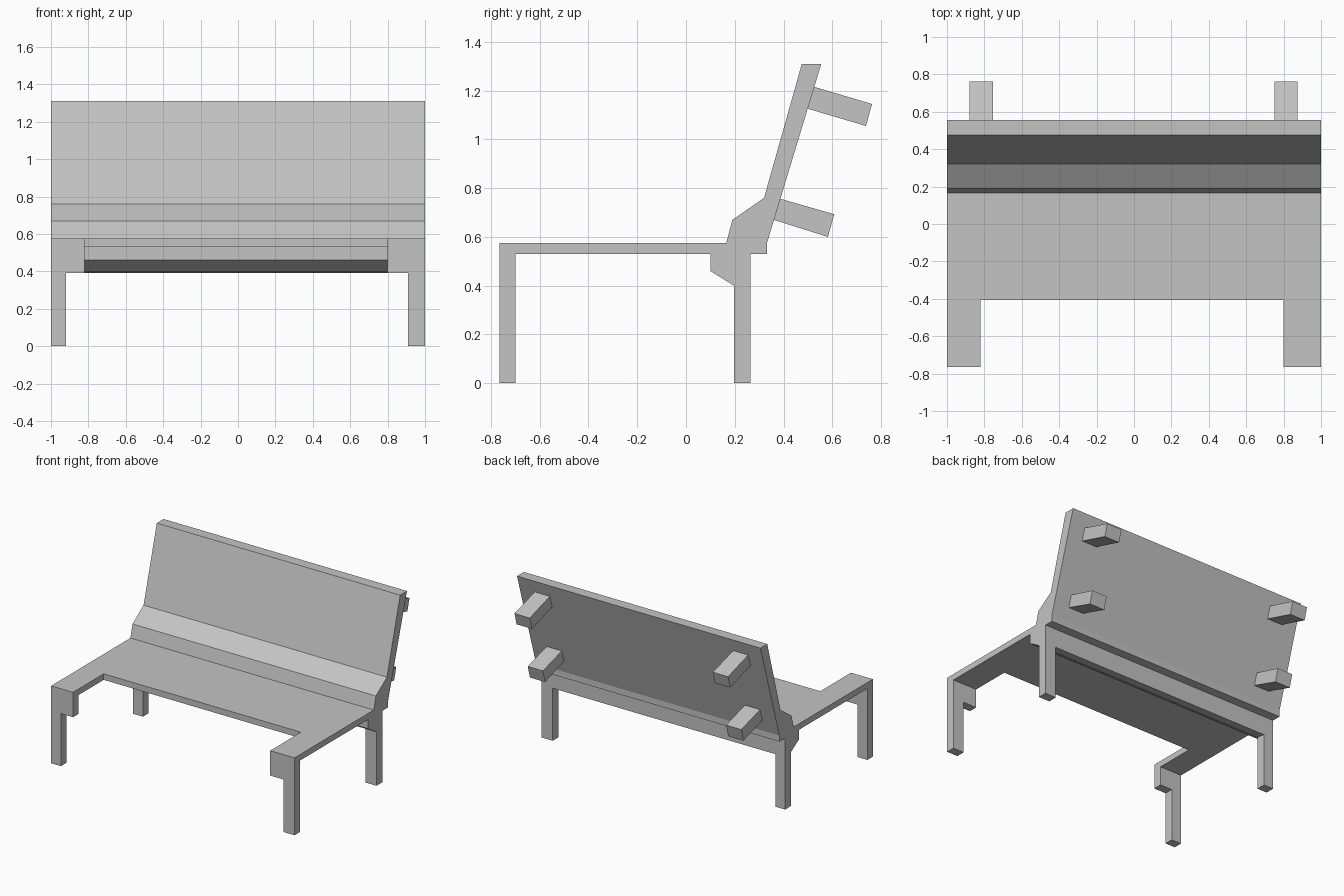
import bpy
import bmesh
from mathutils import Vector

cube = bpy.data.objects.get("Cube")
if cube:
    bpy.data.objects.remove(cube, do_unlink=True)

GREY = (0.55, 0.55, 0.55, 1.0)
grey = bpy.data.materials.new("plain grey")
grey.use_nodes = True
grey.diffuse_color = GREY
grey.node_tree.nodes["Principled BSDF"].inputs["Base Color"].default_value = GREY


def prism(name, corners, offset):
    """Extrude a flat outline by an offset vector into a closed solid."""
    bm = bmesh.new()
    base = bm.faces.new([bm.verts.new(c) for c in corners])
    grown = bmesh.ops.extrude_face_region(bm, geom=[base], use_keep_orig=True)
    moved = [v for v in grown["geom"] if isinstance(v, bmesh.types.BMVert)]
    bmesh.ops.translate(bm, verts=moved, vec=Vector(offset))
    bmesh.ops.recalc_face_normals(bm, faces=bm.faces)
    mesh = bpy.data.meshes.new(name)
    bm.to_mesh(mesh)
    bm.free()
    mesh.materials.append(grey)
    obj = bpy.data.objects.new(name, mesh)
    bpy.context.collection.objects.link(obj)
    return obj


def side_prism(name, profile, x0, x1):
    """Extrude a (y, z) side profile from x0 to x1."""
    return prism(name, [(x0, y, z) for y, z in profile], (x1 - x0, 0, 0))


def box(name, x0, x1, y0, y1, z0, z1):
    return side_prism(name, [(y0, z0), (y1, z0), (y1, z1), (y0, z1)], x0, x1)


FRONT, SEAT_LOW, SEAT_TOP, LEG_TOP = -0.765, 0.53, 0.575, 0.39

# Seat plate with a wide notch between its two front arms
seat = [(-1, FRONT), (-0.82, FRONT), (-0.82, -0.405), (0.80, -0.405),
        (0.80, FRONT), (1, FRONT), (1, 0.10), (-1, 0.10)]
prism("seat", [(x, y, SEAT_LOW) for x, y in seat], (0, 0, SEAT_TOP - SEAT_LOW))

# Leaning backrest, lumbar step and rear beam in one profile
backrest = [(0.10, SEAT_TOP), (0.165, SEAT_TOP), (0.19, 0.67), (0.32, 0.76),
            (0.475, 1.31), (0.555, 1.31), (0.332, SEAT_TOP), (0.332, SEAT_LOW),
            (0.265, SEAT_LOW), (0.265, LEG_TOP), (0.197, LEG_TOP + 0.01),
            (0.10, 0.46)]
side_prism("backrest", backrest, -1, 1)

# Legs, front brackets and the pegs behind the backrest, on each side
upper_peg = [(0.52, 1.217), (0.763, 1.145), (0.738, 1.055), (0.495, 1.127)]
lower_peg = [(0.385, 0.757), (0.608, 0.693), (0.582, 0.60), (0.36, 0.67)]
for side, outer, leg, arm, pegs in (("right", -1, -0.92, -0.82, (-0.88, -0.755)),
                                    ("left", 1, 0.91, 0.80, (0.75, 0.875))):
    box(side + "_front_leg", outer, leg, FRONT, -0.70, 0, LEG_TOP)
    box(side + "_front_bracket", outer, arm, FRONT, -0.70, LEG_TOP, SEAT_LOW)
    box(side + "_rear_leg", outer, leg, 0.197, 0.265, 0, LEG_TOP + 0.01)
    side_prism(side + "_upper_peg", upper_peg, *pegs)
    side_prism(side + "_lower_peg", lower_peg, *pegs)
